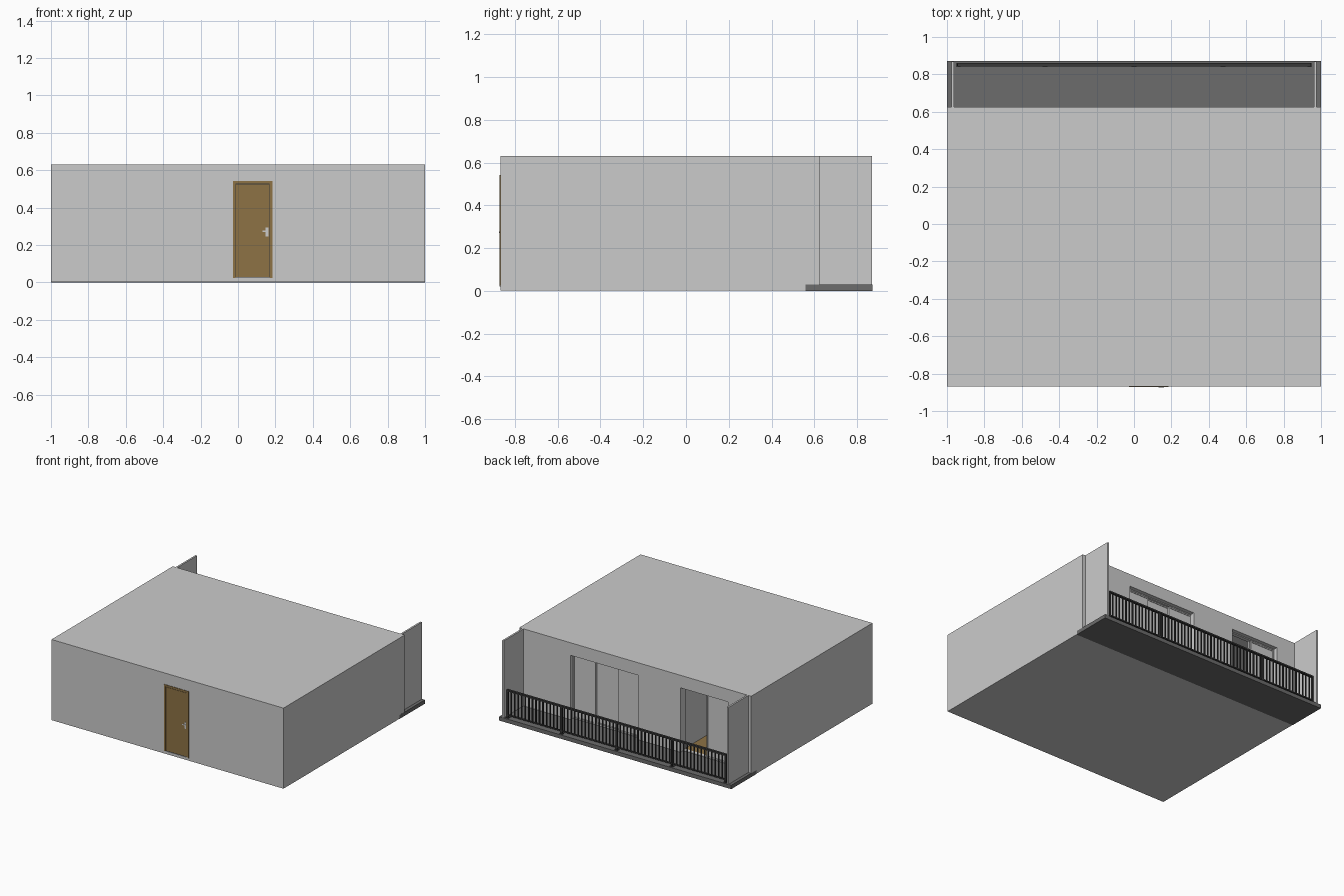
import bpy

if "Cube" in bpy.data.objects:
    bpy.data.objects.remove(bpy.data.objects["Cube"])

def material(name, col):
    m = bpy.data.materials.new(name)
    m.diffuse_color = (*col, 1)
    m.use_nodes = True
    m.node_tree.nodes["Principled BSDF"].inputs["Base Color"].default_value = m.diffuse_color
    return m

WOOD = material("wood", (0.27, 0.17, 0.06))
DARK = material("dark_grey", (0.15, 0.15, 0.15))
BLACK = material("charcoal", (0.04, 0.04, 0.04))


def box(name, x0, x1, y0, y1, z0, z1, mat=None):
    """Axis-aligned box given by its limits."""
    bpy.ops.mesh.primitive_cube_add(size=1)
    o = bpy.context.object
    o.name = name
    o.location = ((x0 + x1) / 2, (y0 + y1) / 2, (z0 + z1) / 2)
    o.scale = (x1 - x0, y1 - y0, z1 - z0)
    bpy.ops.object.transform_apply(location=True, rotation=False, scale=True)
    if mat:
        o.data.materials.append(mat)
    return o


def cut(target, cutter):
    mod = target.modifiers.new("cut", "BOOLEAN")
    mod.operation = "DIFFERENCE"
    mod.solver = "EXACT"
    mod.object = cutter
    bpy.context.view_layer.objects.active = target
    bpy.ops.object.modifier_apply(modifier=mod.name)
    bpy.data.objects.remove(cutter)


def join(name, parts):
    bpy.ops.object.select_all(action="DESELECT")
    for p in parts:
        p.select_set(True)
    bpy.context.view_layer.objects.active = parts[0]
    bpy.ops.object.join()
    parts[0].name = name


# house shell: two rooms split by a partition, two openings to the balcony
house = box("house_shell", -1, 1, -0.868, 0.625, 0.002, 0.63)
rooms = [(-0.95, -0.38), (-0.33, 0.95)]
for a, b in rooms:
    cut(house, box("room_cutter", a, b, -0.81, 0.56, 0.028, 0.60))
for a, b in [(-0.80, -0.39), (-0.03, 0.56)]:
    cut(house, box("opening_cutter", a, b, 0.50, 0.70, 0.028, 0.532))

# wooden floors
for a, b in rooms:
    box("room_floor", a, b, -0.81, 0.56, 0.026, 0.031, WOOD)

# balcony slab and side walls
box("balcony_slab", -1.0005, 1.0005, 0.56, 0.872, 0, 0.03, DARK)
for s in (-1, 1):
    a, b = sorted((s * 0.962, s * 0.976))
    box("balcony_side_wall", a, b, 0.62, 0.87, 0.03, 0.63)


def sliding_panel(x0, x1, y):
    """Glazed panel with a thin frame."""
    z0, z1, w, d = 0.033, 0.525, 0.009, 0.006
    parts = [
        box("p", x0 + w, x1 - w, y - 0.002, y + 0.002, z0 + w, z1 - w),
        box("p", x0, x0 + w, y - d, y + d, z0, z1),
        box("p", x1 - w, x1, y - d, y + d, z0, z1),
        box("p", x0 + w, x1 - w, y - d, y + d, z0, z0 + w),
        box("p", x0 + w, x1 - w, y - d, y + d, z1 - w, z1)]
    join("sliding_panel", parts)


# three closed panels on one opening, a half-open pair on the other
sliding_panel(0.365, 0.56, 0.585)
sliding_panel(0.16, 0.375, 0.571)
sliding_panel(-0.03, 0.17, 0.585)
sliding_panel(-0.80, -0.59, 0.585)
sliding_panel(-0.79, -0.58, 0.571)

# head and floor tracks
for a, b in [(-0.80, -0.39), (-0.03, 0.56)]:
    box("head_track", a, b, 0.564, 0.594, 0.525, 0.533)
    box("floor_track", a, b, 0.564, 0.594, 0.028, 0.034)

# balcony railing
rail = [box("r", -0.945, 0.945, 0.842, 0.860, 0.238, 0.25, BLACK),
        box("r", -0.945, 0.945, 0.846, 0.856, 0.048, 0.057, BLACK)]
n = 62
for i in range(n + 1):
    x = -0.94 + 1.88 * i / n
    rail.append(box("r", x - 0.004, x + 0.004, 0.847, 0.855, 0.05, 0.24, BLACK))
for x in (-0.94, -0.475, 0, 0.475, 0.94):
    rail.append(box("r", x - 0.006, x + 0.006, 0.845, 0.857, 0.03, 0.24, BLACK))
    rail.append(box("r", x - 0.013, x + 0.013, 0.840, 0.862, 0.03, 0.034, BLACK))
join("balcony_railing", rail)

# front door: frame, leaf, threshold, handle
fy = -0.872
frame = [box("f", -0.028, -0.014, fy, -0.86, 0.025, 0.542, WOOD),
         box("f", 0.168, 0.184, fy, -0.86, 0.025, 0.542, WOOD),
         box("f", -0.014, 0.168, fy, -0.86, 0.528, 0.542, WOOD)]
join("front_door_frame", frame)
box("front_door_gap", -0.014, 0.168, -0.8685, -0.86, 0.025, 0.528, BLACK)
box("front_door_leaf", -0.011, 0.165, -0.8705, -0.86, 0.03, 0.525, WOOD)
box("front_door_threshold", -0.028, 0.184, fy, -0.86, 0.02, 0.026)
box("handle_plate", 0.148, 0.162, -0.8725, -0.87, 0.245, 0.295)
box("handle_lever", 0.130, 0.160, -0.8745, -0.8725, 0.270, 0.277)
